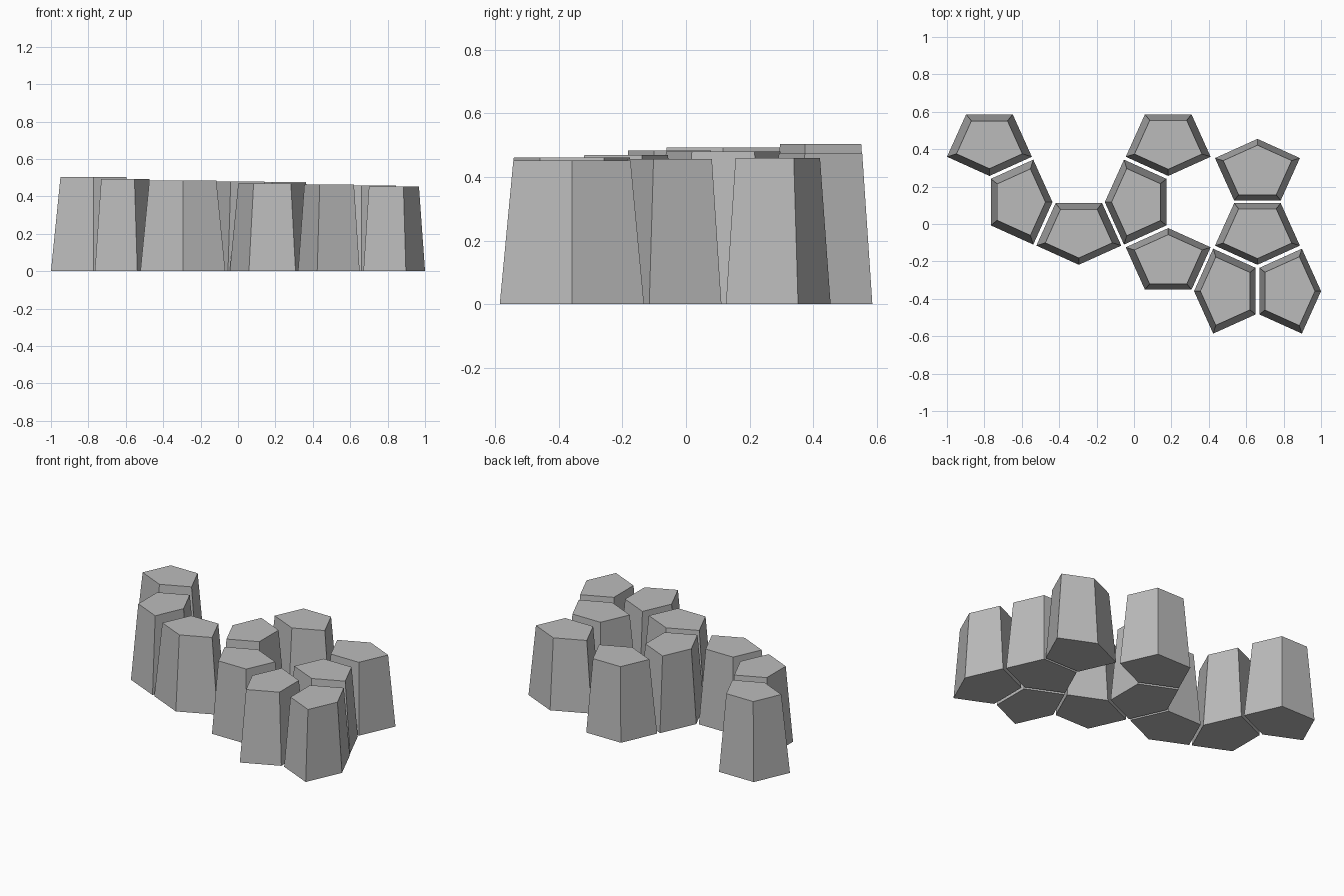
import bpy, bmesh
from math import cos, sin, asin, sqrt, pi
from mathutils import Matrix, Vector

cube = bpy.data.objects.get("Cube")
if cube:
    bpy.data.objects.remove(cube, do_unlink=True)

SIDE = 0.249                        # edge length of every paving pentagon
TILT = pi / 4 - asin(sqrt(2) / 4)   # slope of the two edges at the tip

stone = bpy.data.materials.new("stone grey")
stone.use_nodes = True
stone.diffuse_color = (0.5, 0.5, 0.5, 1)
stone.node_tree.nodes["Principled BSDF"].inputs["Base Color"].default_value = (0.5, 0.5, 0.5, 1)


def pentagon():
    """Equilateral five-sided tile with its tip at the origin, body along -x."""
    c, s = SIDE * cos(TILT), SIDE * sin(TILT)
    return [Vector(p) for p in ((0, 0, 0), (-s, c, 0), (-s - c, SIDE / 2, 0),
                                (-s - c, -SIDE / 2, 0), (-s, -c, 0))]


def column(name, tip, direction, height):
    """Tapered pentagonal column, tip of the base pointing in a direction."""
    base = pentagon()
    centre = sum(base, Vector()) / len(base)
    taper = 0.81 - 0.7 * (height - 0.455)
    top = [centre + (p - centre) * taper + Vector((0, 0, height)) for p in base]

    bm = bmesh.new()
    low = [bm.verts.new(p) for p in base]
    high = [bm.verts.new(p) for p in top]
    bm.faces.new(low)
    bm.faces.new(high)
    for i in range(len(low)):
        j = (i + 1) % len(low)
        bm.faces.new((low[i], low[j], high[j], high[i]))
    bmesh.ops.recalc_face_normals(bm, faces=bm.faces)
    turn = Matrix.Rotation({"+x": 0, "+y": pi / 2, "-x": pi, "-y": -pi / 2}[direction], 4, "Z")
    bm.transform(Matrix.Translation((*tip, 0)) @ turn)

    mesh = bpy.data.meshes.new(name)
    bm.to_mesh(mesh)
    bm.free()
    mesh.materials.append(stone)
    bpy.context.collection.objects.link(bpy.data.objects.new(name, mesh))


# Tip position, direction of the tip, height; from the tall end to the low end
columns = [
    ((-0.773, 0.257), "-y", 0.503),
    ((-0.436, 0.117), "+x", 0.493),
    ((-0.295, -0.218), "-y", 0.484),
    ((-0.156, 0.117), "-x", 0.480),
    ((0.183, 0.257), "-y", 0.476),
    ((0.183, -0.022), "+y", 0.469),
    ((0.321, -0.359), "-x", 0.462),
    ((0.660, -0.218), "-y", 0.457),
    ((0.660, 0.455), "+y", 0.459),
    ((1.000, -0.359), "+x", 0.452),
]
for n, (tip, direction, height) in enumerate(columns, 1):
    column(f"stone_column_{n}", tip, direction, height)
